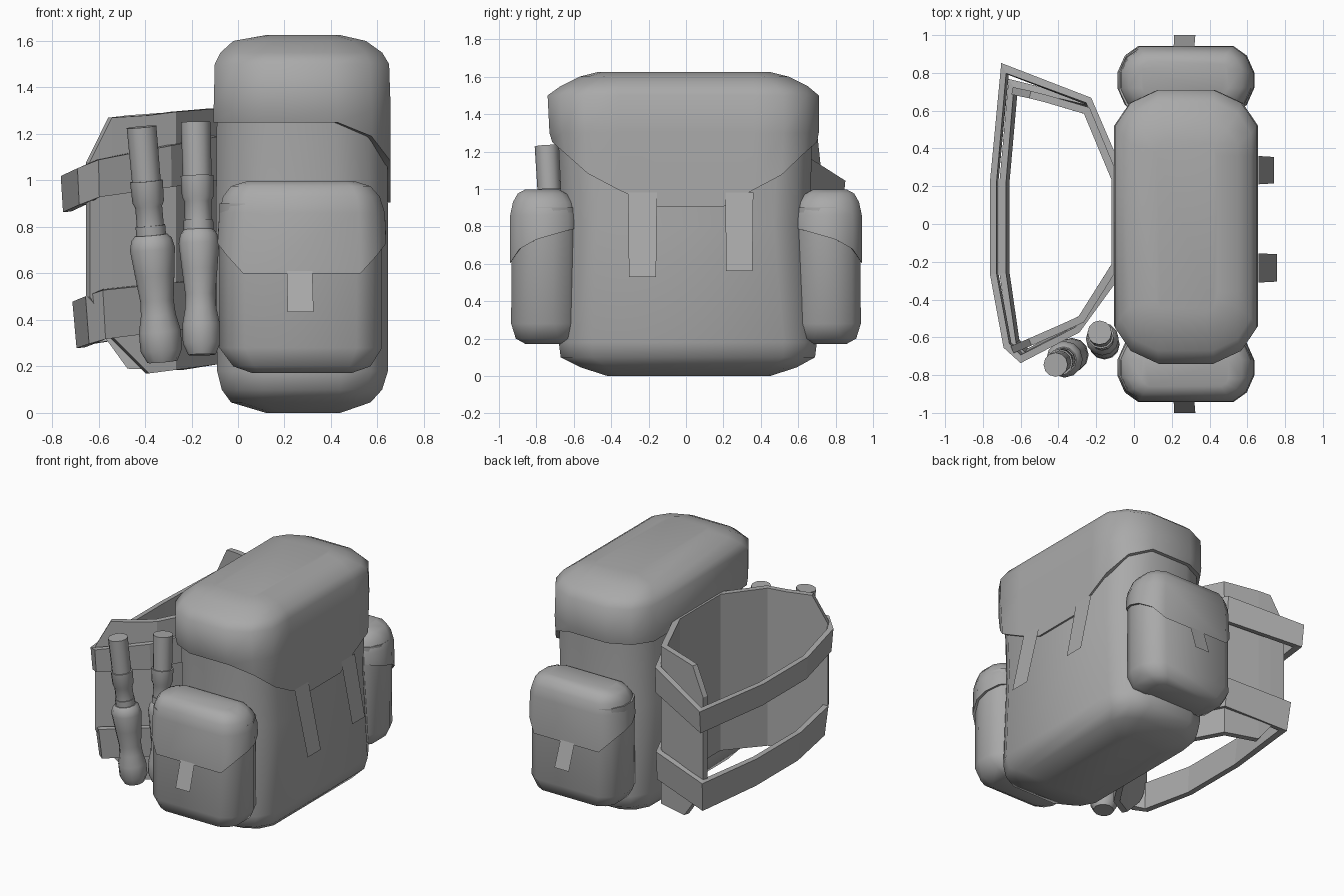
import bpy, bmesh, math
from mathutils import Vector

if "Cube" in bpy.data.objects:
    bpy.data.objects.remove(bpy.data.objects["Cube"])

grey = bpy.data.materials.new("dark_grey_canvas")
grey.diffuse_color = (.4, .4, .4, 1)
grey.use_nodes = True
grey.node_tree.nodes["Principled BSDF"].inputs["Base Color"].default_value = grey.diffuse_color


def make(name, verts, faces, angle=None, solid=0):
    me = bpy.data.meshes.new(name)
    me.from_pydata(verts, [], faces)
    me.materials.append(grey)
    bm = bmesh.new()
    bm.from_mesh(me)
    bmesh.ops.recalc_face_normals(bm, faces=bm.faces)
    bm.to_mesh(me)
    bm.free()
    ob = bpy.data.objects.new(name, me)
    bpy.context.collection.objects.link(ob)
    if solid:
        m = ob.modifiers.new("thickness", 'SOLIDIFY')
        m.thickness, m.offset, m.use_even_offset = solid, 0, True
    if angle:
        bpy.ops.object.select_all(action='DESELECT')
        bpy.context.view_layer.objects.active = ob
        ob.select_set(True)
        bpy.ops.object.shade_smooth_by_angle(angle=math.radians(angle))
    return ob


def skin(name, rings, angle, cap_start=True, cap_end=True):
    n = len(rings[0])
    faces = [(r*n+i, r*n+(i+1) % n, (r+1)*n+(i+1) % n, (r+1)*n+i)
             for r in range(len(rings)-1) for i in range(n)]
    if cap_start:
        faces.append(tuple(range(n)))
    if cap_end:
        faces.append(tuple(range((len(rings)-1)*n, len(rings)*n)))
    return make(name, [tuple(v) for r in rings for v in r], faces, angle)


def plan(x0, x1, y0, y1, cx, cy, z, extra=()):
    """Rounded rectangle; z may be a function of (x, y); extra adds points on the +x side."""
    k = 0.36
    pts = []
    for xs, ys, order in ((x1, y0, 0), (x1, y1, 1), (x0, y1, 0), (x0, y0, 1)):
        sx = -1 if xs == x1 else 1
        sy = -1 if ys == y1 else 1
        c = [(xs+sx*cx, ys), (xs+sx*cx*k, ys+sy*cy*k), (xs, ys+sy*cy)]
        pts += c[::-1] if order else c
        if xs == x1 and ys == y0:
            pts += [(x1, e) for e in extra]
    return [(x, y, z(x, y) if callable(z) else z) for x, y in pts]


def lerp(table, v):
    for (a, p), (b, q) in zip(table, table[1:]):
        if v <= b:
            return p + (q-p)*max(0, (v-a)/(b-a))
    return table[-1][1]


# main bag
skin("bag_body", [
    plan(.12, .44, -.42, .45, .06, .08, 0),
    plan(-.03, .57, -.56, .59, .13, .14, .045),
    plan(-.07, .62, -.67, .69, .18, .17, .1),
    plan(-.09, .645, -.68, .70, .2, .18, .18),
    plan(-.095, .645, -.66, .66, .22, .19, .8),
    plan(-.09, .64, -.69, .68, .22, .19, 1.4)], 65)


# bag lid with a long front edge
def lid_edge(x, y):
    if x > .62:
        return lerp([(0, .905), (.2, .905), (.36, .995), (.54, 1.09)], abs(y))
    if x > .5:
        return 1.19
    return 1.25


ex = (-.36, -.16, .2, .36)
skin("bag_lid", [
    plan(-.08, .63, -.68, .67, .22, .19, lid_edge, ex),
    plan(-.105, .657, -.715, .70, .23, .19, lid_edge, ex),
    plan(-.105, .657, -.73, .71, .23, .19, 1.3, ex),
    plan(-.1, .65, -.74, .71, .23, .19, 1.5, ex),
    plan(-.075, .62, -.67, .65, .2, .17, 1.55, ex),
    plan(-.02, .55, -.57, .55, .16, .13, 1.6, ex),
    plan(.12, .44, -.47, .45, .06, .07, 1.625, ex)], 65, cap_start=False)

# front lid straps hanging free
for i, (a, b, x, z) in enumerate(((-.31, -.155, .757, .53), (.21, .36, .74, .56))):
    make(f"lid_strap_{i+1}", [(.658, a, .98), (.658, b, .98), (x, b-.005, z), (x, a+.005, z)], [(0, 1, 2, 3)])

# side pockets with flaps and tabs
for side, s in (("left", -1), ("right", 1)):
    def out(*r):
        return [(x, -s*y, z) for x, y, z in plan(*r)]

    skin(f"{side}_pocket", [
        out(.06, .49, -.86, -.66, .04, .04, .172),
        out(-.02, .57, -.91, -.6, .09, .08, .2),
        out(-.08, .62, -.935, -.58, .11, .13, .28),
        out(-.08, .62, -.93, -.58, .11, .13, .9)], 65)

    def edge(x, y):
        return lerp([(-.94, .60), (-.89, .68), (-.8, .73), (-.59, .79)], y)

    skin(f"{side}_pocket_flap", [
        out(-.07, .61, -.925, -.6, .11, .13, edge),
        out(-.088, .637, -.942, -.58, .11, .14, edge),
        out(-.08, .632, -.94, -.58, .11, .14, .86),
        out(-.065, .61, -.925, -.6, .1, .12, .93),
        out(-.03, .57, -.9, -.64, .08, .08, .975),
        out(.04, .5, -.86, -.68, .04, .04, .997)], 65, cap_start=False)
    make(f"{side}_pocket_tab", [(.21, s*.942, .61), (.32, s*.942, .61), (.325, s, .435), (.213, s, .435)],
         [(0, 1, 2, 3)])


# harness: vertical bands along a plan path (x, y, top, bottom); inset pulls the lower edge inwards
def band(name, path, thick, closed=False, inset=1):
    n = len(path)
    verts = []
    for x, y, t, b in path:
        verts += [(x, y, t), (-.1+(x+.1)*inset, y*inset, b)]
    faces = [(2*i, 2*i+1, 2*((i+1) % n)+1, 2*((i+1) % n)) for i in range(n if closed else n-1)]
    return make(name, verts, faces, solid=thick)


band("harness_vest", [
    (-.645, -.665, 1.08, .5), (-.55, -.625, 1.27, .33), (-.39, -.555, 1.28, .17), (-.28, -.505, 1.295, .185),
    (-.1, -.22, 1.31, .21), (-.1, .24, 1.31, .21), (-.25, .60, 1.295, .185),
    (-.47, .665, 1.28, .19), (-.55, .685, 1.27, .3), (-.645, .705, 1.08, .42)], .04)

upper = [(-.1, -.285), (-.3, -.56), (-.6, -.715), (-.675, -.645), (-.745, -.265),
         (-.745, .225), (-.69, .825), (-.24, .655), (-.1, .33)]
lower = [(-.1, -.28), (-.3, -.555), (-.58, -.7), (-.64, -.64), (-.695, -.26),
         (-.695, .22), (-.65, .745), (-.24, .645), (-.1, .32)]
band("upper_belt", [(x, y, lerp([(-.745, 1.02), (-.6, 1.09), (-.1, 1.19)], x),
                     lerp([(-.745, .865), (-.6, .93), (-.1, 1.0)], x)) for x, y in upper], .035, True, .985)
band("lower_belt", [(x, y, lerp([(-.695, .48), (-.58, .53), (-.1, .58)], x),
                     lerp([(-.695, .28), (-.58, .32), (-.1, .38)], x)) for x, y in lower], .035, True, .97)


# sheathed tools on the harness: turned profile (fraction along the axis, radius)
def turned(name, a, b, profile, sides=12):
    a, b = Vector(a), Vector(b)
    d = (b-a).normalized()
    u = d.cross(Vector((0, 1, 0))).normalized()
    w = d.cross(u)
    rings = [[a.lerp(b, t) + r*(u*math.cos(2*math.pi*i/sides) + w*math.sin(2*math.pi*i/sides))
              for i in range(sides)] for t, r in profile]
    skin(name, rings, 40)


grip = [(0, .066), (.23, .064), (.23, .073), (.32, .07), (.34, .06), (.42, .06), (.42, .066), (.5, .066)]
sheath = [(.46, .07), (.48, .088), (.52, .097), (.63, .085), (.74, .072), (.8, .075),
          (.87, .09), (.95, .09), (1, .065)]
for i, (a, b) in enumerate((((-.415, -.745, 1.23), (-.325, -.69, .22)),
                            ((-.182, -.575, 1.25), (-.155, -.64, .25)))):
    f = (1, .9)[i]
    turned(f"tool_grip_{i+1}", a, b, [(t, r*.97) for t, r in grip])
    turned(f"tool_sheath_{i+1}", a, b, [(t, r*f) for t, r in sheath])
